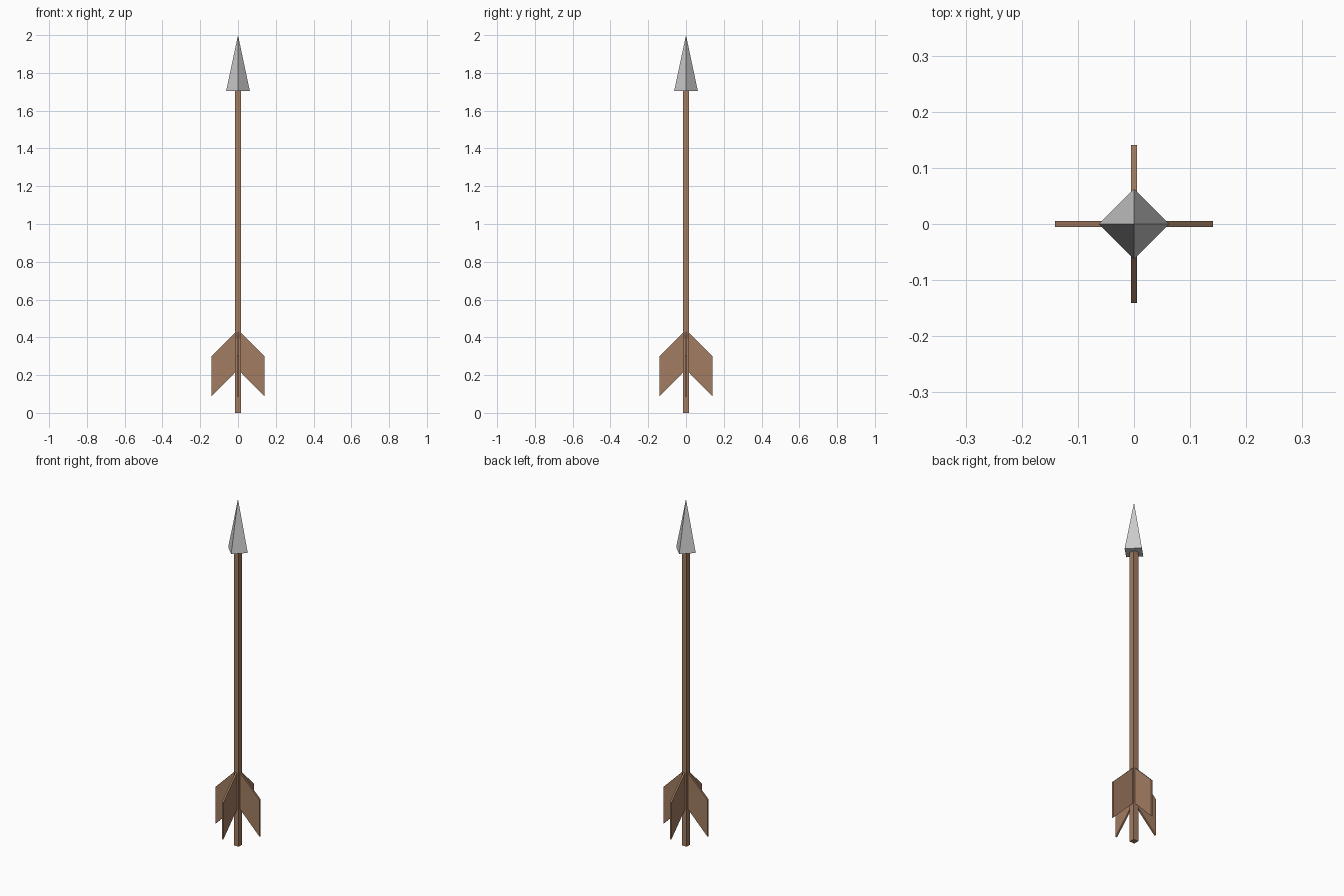
import bpy, bmesh, math
from mathutils import Matrix

if "Cube" in bpy.data.objects:
    bpy.data.objects.remove(bpy.data.objects["Cube"])

wood = bpy.data.materials.new("wood")
wood.diffuse_color = (0.36, 0.20, 0.12, 1)
wood.use_nodes = True
wood.node_tree.nodes["Principled BSDF"].inputs["Base Color"].default_value = wood.diffuse_color


def add_object(name, bm, material=None):
    bmesh.ops.recalc_face_normals(bm, faces=bm.faces)
    mesh = bpy.data.meshes.new(name)
    bm.to_mesh(mesh)
    bm.free()
    if material:
        mesh.materials.append(material)
    obj = bpy.data.objects.new(name, mesh)
    bpy.context.collection.objects.link(obj)
    return obj


# Square shaft running up into the head
SHAFT_W, HEAD_Z, HEAD_R = 0.031, 1.705, 0.0625
bm = bmesh.new()
bmesh.ops.create_cube(bm, size=1, matrix=Matrix.Translation((0, 0, HEAD_Z / 2))
                      @ Matrix.Diagonal((SHAFT_W, SHAFT_W, HEAD_Z, 1)))
add_object("shaft", bm, wood)

# Four-sided pyramid head with corners on the axes
bm = bmesh.new()
base = [bm.verts.new((HEAD_R * math.cos(i * math.pi / 2),
                      HEAD_R * math.sin(i * math.pi / 2), HEAD_Z)) for i in range(4)]
tip = bm.verts.new((0, 0, 2))
bm.faces.new(base)
for i in range(4):
    bm.faces.new((base[i], base[(i + 1) % 4], tip))
add_object("arrowhead", bm)

# Four swept fletching plates around the shaft
FIN_T = 0.01
profile = [(0, 0.44), (0.141, 0.30), (0.141, 0.087), (0, 0.23)]
for k in range(4):
    bm = bmesh.new()
    face = bm.faces.new([bm.verts.new((x, -FIN_T / 2, z)) for x, z in profile])
    side = bmesh.ops.extrude_face_region(bm, geom=[face])["geom"]
    bmesh.ops.translate(bm, vec=(0, FIN_T, 0),
                        verts=[g for g in side if isinstance(g, bmesh.types.BMVert)])
    bm.transform(Matrix.Rotation(k * math.pi / 2, 4, 'Z'))
    add_object(f"fletching_{k + 1}", bm, wood)
